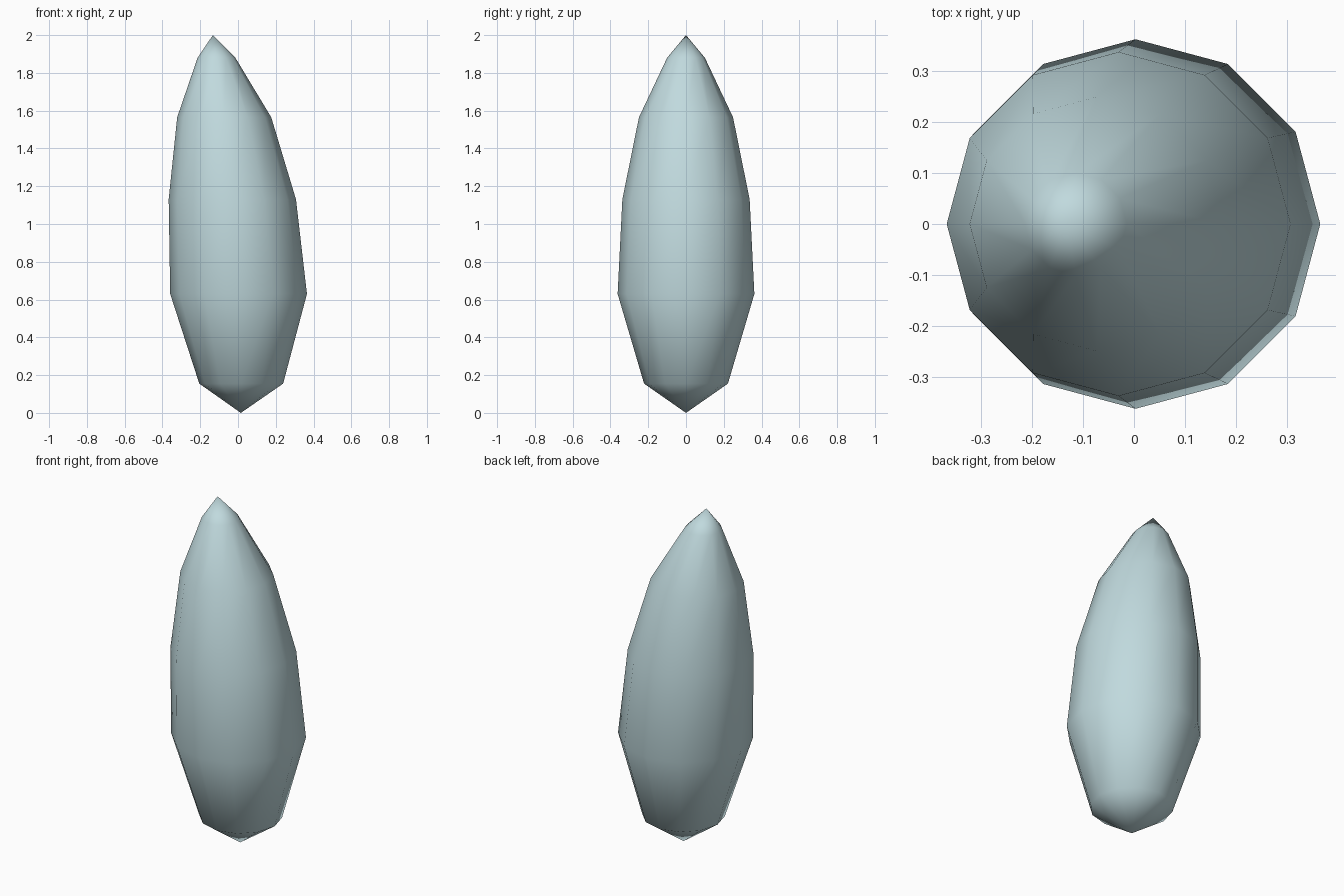
import bpy
import bmesh
from math import cos, sin, tau

cube = bpy.data.objects.get("Cube")
if cube:
    bpy.data.objects.remove(cube, do_unlink=True)

SIDES = 12
# Each ring: height, sideways shift of its centre, radius
RINGS = [(0.155, 0.017, 0.222), (0.63, 0.003, 0.362), (1.13, -0.03, 0.337),
         (1.565, -0.073, 0.249), (1.88, -0.114, 0.1)]
BOTTOM = (0.015, 0, 0)
TIP = (-0.133, 0, 2)

# Pale blue material
mat = bpy.data.materials.new("pale_blue")
mat.use_nodes = True
color = (0.53, 0.7, 0.73, 1)
mat.diffuse_color = color
mat.node_tree.nodes["Principled BSDF"].inputs["Base Color"].default_value = color

# Leaning pointed body, lofted ring by ring
bm = bmesh.new()
loops = [[bm.verts.new((cx + r * cos(tau * i / SIDES), r * sin(tau * i / SIDES), z))
          for i in range(SIDES)] for z, cx, r in RINGS]
bottom, tip = bm.verts.new(BOTTOM), bm.verts.new(TIP)
for i in range(SIDES):
    j = (i + 1) % SIDES
    bm.faces.new((bottom, loops[0][j], loops[0][i]))
    for low, high in zip(loops, loops[1:]):
        bm.faces.new((low[i], low[j], high[j], high[i]))
    bm.faces.new((loops[-1][i], loops[-1][j], tip))
for face in bm.faces:
    face.smooth = True

mesh = bpy.data.meshes.new("pointed_body")
bm.to_mesh(mesh)
bm.free()
mesh.materials.append(mat)
body = bpy.data.objects.new("pointed_body", mesh)
bpy.context.collection.objects.link(body)
